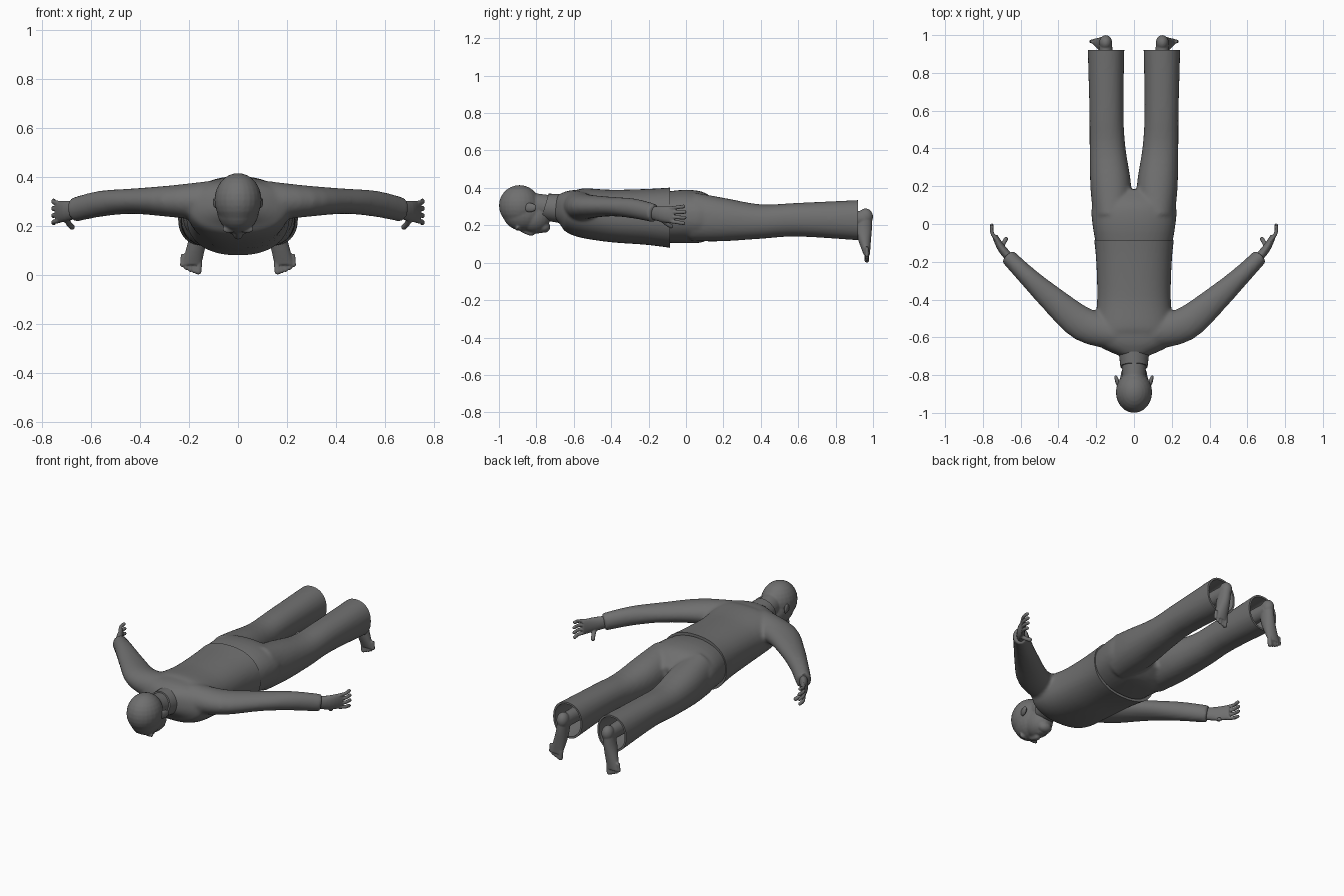
import bpy, bmesh, math
from mathutils import Vector, Matrix

if "Cube" in bpy.data.objects:
    bpy.data.objects.remove(bpy.data.objects["Cube"])

BOTH = (1, -1)
CENTRE = (1,)
SIDEWAYS = Vector((1, 0, 0))
UP = Vector((0, 0, 1))

grey = bpy.data.materials.new("plain grey")
grey.use_nodes = True
colour = (0.16, 0.16, 0.16, 1)
grey.diffuse_color = colour
grey.node_tree.nodes["Principled BSDF"].inputs["Base Color"].default_value = colour


def curve_through(stations, steps=4):
    """Smooth interpolation between a few stations."""
    rows = [Vector(s) for s in stations]
    rows = [rows[0]] + rows + [rows[-1]]
    result = []
    for before, start, end, after in zip(rows, rows[1:], rows[2:], rows[3:]):
        for step in range(steps):
            t = step / steps
            bend_in, bend_out = (end - before) / 2, (after - start) / 2
            gap = end - start
            result.append(start + t * (bend_in + t * (3 * gap - 2 * bend_in - bend_out
                                                      + t * (bend_in + bend_out - 2 * gap))))
    return result + [rows[-1]]


def loft(bm, stations, sides=CENTRE, power=2, segments=28, upright=None):
    """Closed tube through (x, y, z, half width, half height) stations."""
    rows = curve_through(stations)
    for side in sides:
        points = [Vector((row[0] * side, row[1], row[2])) for row in rows]
        rings = []
        for i, point in enumerate(points):
            along = points[min(i + 1, len(points) - 1)] - points[max(i - 1, 0)]
            across = along.cross(UP).normalized()
            rise = across.cross(along).normalized()
            if upright:
                across, rise = SIDEWAYS, Vector(upright)
            ring = []
            for k in range(segments):
                angle = math.tau * k / segments
                c, s = math.cos(angle), math.sin(angle)
                wide = math.copysign(abs(c) ** (2 / power), c) * rows[i][3]
                high = math.copysign(abs(s) ** (2 / power), s) * rows[i][4]
                ring.append(bm.verts.new(point + across * wide + rise * high))
            rings.append(ring)
        for a, b in zip(rings, rings[1:]):
            for k in range(segments):
                following = (k + 1) % segments
                bm.faces.new((a[k], a[following], b[following], b[k]))
        bm.faces.new(rings[0])
        bm.faces.new(rings[-1])


def blob(bm, centre, radii, sides=CENTRE, turn=0):
    """Ellipsoid, repeated on each side."""
    for side in sides:
        x, y, z = centre
        place = Matrix.Translation((x * side, y, z)) @ Matrix.Rotation(turn * side, 4, 'Z')
        bmesh.ops.create_uvsphere(bm, u_segments=24, v_segments=14, radius=1,
                                  matrix=place @ Matrix.Diagonal((*radii, 1)))


def digit(bm, points, radius):
    """Rounded finger or toe on both sides."""
    loft(bm, [(*point, radius, radius) for point in points], BOTH, segments=10)
    blob(bm, points[-1], (radius, radius, radius), BOTH)


def finish(name, bm, voxel=None, smoothing=2, cutters=()):
    """Make the object, blend its pieces, cut it and shade it."""
    bmesh.ops.recalc_face_normals(bm, faces=bm.faces)
    mesh = bpy.data.meshes.new(name)
    bm.to_mesh(mesh)
    bm.free()
    mesh.materials.append(grey)
    ob = bpy.data.objects.new(name, mesh)
    bpy.context.collection.objects.link(ob)
    if voxel:
        blend = ob.modifiers.new("blend", 'REMESH')
        blend.mode, blend.voxel_size = 'VOXEL', voxel
        soften = ob.modifiers.new("soften", 'SMOOTH')
        soften.factor, soften.iterations = 0.5, smoothing
    for cutter in cutters:
        cut = ob.modifiers.new("cut", 'BOOLEAN')
        cut.operation, cut.object, cut.solver = 'DIFFERENCE', cutter, 'EXACT'
    bpy.ops.object.select_all(action='DESELECT')
    bpy.context.view_layer.objects.active = ob
    ob.select_set(True)
    if ob.modifiers:
        bpy.ops.object.convert(target='MESH')
    bpy.ops.object.shade_smooth_by_angle(angle=math.radians(40))
    for cutter in cutters:
        bpy.data.objects.remove(cutter)
    return ob


def end_cutter(y):
    """Box that trims everything behind y."""
    bm = bmesh.new()
    bmesh.ops.create_cube(bm, size=1, matrix=Matrix.Translation((0, y + 0.5, 0.3)))
    ob = finish("end_cutter", bm)
    ob.hide_render = True
    return ob


def hollow_cutter(stations, sides=CENTRE):
    """Tapered plug that hollows an opening."""
    bm = bmesh.new()
    loft(bm, stations, sides, power=2.2)
    ob = finish("hollow_cutter", bm)
    ob.hide_render = True
    return ob


# Jacket: body and sleeves blended together, open at the hem
bm = bmesh.new()
loft(bm, [(0, -0.7, 0.3, 0.07, 0.06), (0, -0.64, 0.29, 0.19, 0.1),
          (0, -0.57, 0.27, 0.21, 0.13), (0, -0.4, 0.25, 0.195, 0.14),
          (0, -0.2, 0.245, 0.2, 0.15), (0, -0.05, 0.24, 0.215, 0.165)],
     power=2.3, segments=40)
loft(bm, [(0.1, -0.58, 0.3, 0.085, 0.085), (0.27, -0.53, 0.3, 0.09, 0.065),
          (0.43, -0.4, 0.3, 0.07, 0.052), (0.56, -0.28, 0.29, 0.052, 0.053),
          (0.67, -0.17, 0.265, 0.042, 0.05)], BOTH)
finish("jacket", bm, 0.01, 7, [
    end_cutter(-0.085),
    hollow_cutter([(0, -0.14, 0.24, 0.195, 0.145), (0, 0.1, 0.24, 0.205, 0.15)])])

# Collar
bm = bmesh.new()
loft(bm, [(0, -0.66, 0.29, 0.083, 0.08), (0, -0.755, 0.3, 0.072, 0.072)],
     upright=(0, 0.28, 0.96))
finish("collar", bm)

# Trousers: hips and legs blended together, hollow at the cuffs
bm = bmesh.new()
loft(bm, [(0, -0.14, 0.24, 0.195, 0.133), (0, 0, 0.247, 0.22, 0.143),
          (0, 0.1, 0.24, 0.22, 0.13), (0, 0.18, 0.235, 0.15, 0.07)],
     power=2.3, segments=40)
loft(bm, [(0.115, 0.04, 0.245, 0.1, 0.13), (0.123, 0.2, 0.23, 0.108, 0.116),
          (0.14, 0.4, 0.22, 0.095, 0.092), (0.146, 0.6, 0.23, 0.09, 0.09),
          (0.148, 0.96, 0.227, 0.098, 0.11)], BOTH, power=2.2)
finish("trousers", bm, 0.01, 5, [
    end_cutter(0.92),
    hollow_cutter([(0.147, 0.76, 0.23, 0.07, 0.08), (0.148, 0.96, 0.227, 0.09, 0.1)], BOTH)])

# Head: skull, jaw, neck and face
bm = bmesh.new()
blob(bm, (0, -0.89, 0.305), (0.096, 0.11, 0.11))
blob(bm, (0, -0.87, 0.265), (0.086, 0.11, 0.095))
blob(bm, (0, -0.815, 0.24), (0.072, 0.09, 0.08))
blob(bm, (0, -0.76, 0.19), (0.04, 0.035, 0.03))
loft(bm, [(0, -0.84, 0.31, 0.06, 0.065), (0, -0.68, 0.29, 0.066, 0.065)])
# Nose, lips and brows
loft(bm, [(0, -0.88, 0.18, 0.012, 0.015), (0, -0.83, 0.157, 0.018, 0.014),
          (0, -0.81, 0.165, 0.012, 0.01)], segments=14)
for y in (-0.792, -0.778):
    blob(bm, (0, y, 0.168), (0.026, 0.008, 0.012))
blob(bm, (0.036, -0.9, 0.184), (0.03, 0.01, 0.014), BOTH)
finish("head", bm, 0.006, 3)

# Ears
bm = bmesh.new()
blob(bm, (0.088, -0.835, 0.295), (0.011, 0.036, 0.024), BOTH, turn=-0.3)
finish("ears", bm)

# Hands: palm, four fanned fingers and a thumb on the lower side
bm = bmesh.new()
loft(bm, [(0.64, -0.2, 0.27, 0.024, 0.032), (0.7, -0.13, 0.26, 0.022, 0.042),
          (0.738, -0.062, 0.256, 0.014, 0.046)], BOTH, segments=20)
for finger in range(4):
    spread = 1.5 - finger
    reach = -0.004 - 0.006 * abs(spread)
    digit(bm, [(0.732, -0.08, 0.256 + spread * 0.024),
               (0.752, -0.045, 0.256 + spread * 0.027),
               (0.753, reach, 0.256 + spread * 0.03)], 0.01)
digit(bm, [(0.7, -0.135, 0.235), (0.692, -0.105, 0.21), (0.678, -0.08, 0.195)], 0.012)
finish("hands", bm, 0.0045)

# Feet: ankle, heel, foot pointing down, and toes
bm = bmesh.new()
loft(bm, [(0.148, 0.74, 0.235, 0.042, 0.045), (0.15, 0.96, 0.235, 0.034, 0.042)], BOTH)
blob(bm, (0.15, 0.96, 0.245), (0.034, 0.04, 0.045), BOTH)
loft(bm, [(0.15, 0.957, 0.25, 0.03, 0.038), (0.158, 0.95, 0.18, 0.034, 0.044),
          (0.17, 0.955, 0.12, 0.038, 0.034), (0.19, 0.967, 0.04, 0.04, 0.016)],
     BOTH, upright=(0, 1, 0))
for toe in range(5):
    x = 0.162 + 0.0165 * toe
    z = 0.013 + 0.0017 * toe ** 2
    digit(bm, [(x - 0.004, 0.967, z + 0.045), (x, 0.967, z)], 0.0095 if toe else 0.013)
finish("feet", bm, 0.0045)
